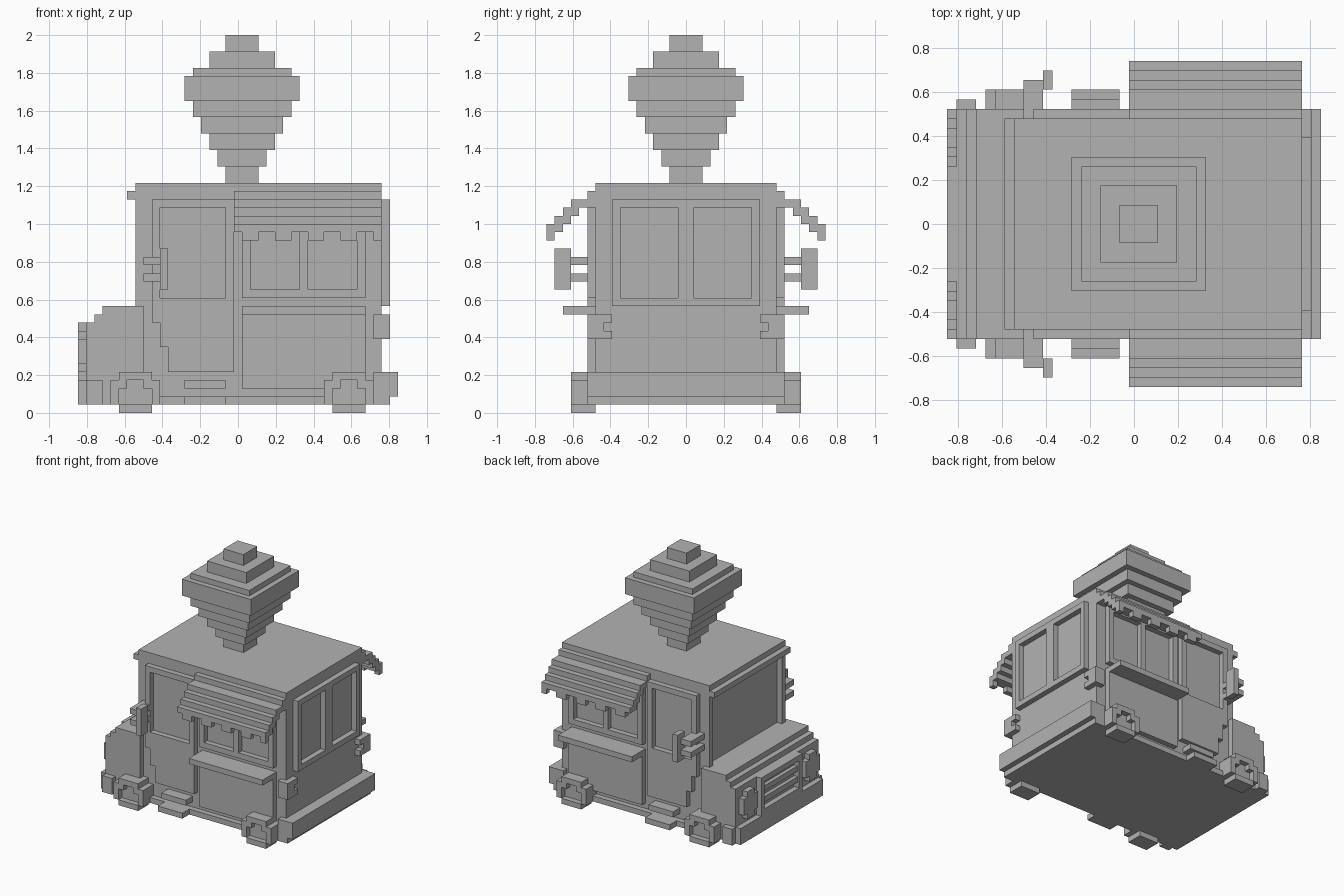
import bpy
import bmesh
from mathutils import Matrix, Vector

cube = bpy.data.objects.get("Cube")
if cube:
    bpy.data.objects.remove(cube, do_unlink=True)

UNIT = 1 / 23                      # size of one building block
ORIGIN = Vector((19.5, 17, 0))     # block coordinates of the centre

grey = bpy.data.materials.new("plain grey")
grey.use_nodes = True
shade = (0.45, 0.45, 0.45, 1)
grey.diffuse_color = shade
grey.node_tree.nodes["Principled BSDF"].inputs["Base Color"].default_value = shade


def part(name, *boxes, mirror=False):
    """Join boxes, each given as x, y and z ranges in blocks, into one object."""
    bm = bmesh.new()
    for ranges in boxes:
        low = Vector([r[0] for r in ranges])
        high = Vector([r[1] for r in ranges])
        place = Matrix.Translation(((low + high) / 2 - ORIGIN) * UNIT)
        size = Matrix.Diagonal(((high - low) * UNIT).to_4d())
        size[3][3] = 1
        bmesh.ops.create_cube(bm, size=1, matrix=place @ size)
    mesh = bpy.data.meshes.new(name)
    bm.to_mesh(mesh)
    bm.free()
    mesh.materials.append(grey)
    obj = bpy.data.objects.new(name, mesh)
    bpy.context.collection.objects.link(obj)
    if mirror:
        mod = obj.modifiers.new("other side", 'MIRROR')
        mod.use_axis = (False, True, False)
    return obj


def both(name, *boxes):
    return part(name, *boxes, mirror=True)


def frame(across, up, bars):
    """Ranges (across, up) of a one-block-wide frame with upright bars."""
    a, b = across
    low, high = up
    rails = [(across, (low, low + 1)), (across, (high - 1, high))]
    posts = [((p, p + 1), (low + 1, high - 1)) for p in (a, *bars, b - 1)]
    return rails + posts


full = (5, 29)
inner = (6, 28)
skin = (5, 6)

# Cabin, with the windscreen set back between its pillars
part("cabin", ((8, 37), inner, (1, 28)),
     ((7, 8), inner, (1, 13)), ((7, 8), inner, (26, 28)),
     ((7, 8), (6, 7), (13, 26)), ((7, 8), (27, 28), (13, 26)))
part("windscreen_visor", ((6, 7), inner, (26, 27)))
part("floor_skirt", ((1, 38), full, (1, 2)))

# Stepped hood
for nose, top in ((1, 11), (2, 12), (3, 13)):
    part("hood_step", ((nose, 8), full, (1, top)))

# Front bumper, grille and headlights
part("front_bumper", ((0, 3), full, (1, 4)))
both("front_bumper_end", ((1, 3), (4, 5), (1, 4)))
part("grille_frame", *[((0, 1), a, u) for a, u in frame((11, 23), (4, 11), ())])
part("grille_bars", *[((0.3, 1), (12, 22), (z, z + 1)) for z in (6, 8)])
both("headlight", ((0, 1), (6, 10), (6, 9)), ((0, 1), (7, 9), (5, 10)))

# Rear bumper, lights and double window
part("rear_bumper", ((36, 39), full, (2, 5)), ((36, 38), full, (1, 2)))
both("rear_light", ((36, 38), (5, 7), (9, 12)),
     ((37, 38), (7, 8), (9, 10)), ((37, 38), (7, 8), (11, 12)))
part("rear_window_frame",
     *[((37, 38), a, u) for a, u in frame((8, 26), (13, 26), (16, 17))])

# Doors, cut away around the front wheels
both("door", ((9, 19), skin, (11, 14)), ((10, 19), skin, (8, 11)),
     ((11, 19), skin, (5, 8)))
both("door_window_frame",
     *[(a, skin, u) for a, u in frame((9, 19), (13, 26), ())])
both("door_step", ((13, 18), (4, 6), (3, 4)), ((13, 18), (3, 6), (1, 2)))

# Mirrors on paired arms
both("mirror_arm", *[((8, 10), (2, 6), (z, z + 1)) for z in (16, 18)])
both("mirror", ((10, 11), (1, 3), (15, 20)))

# Serving hatch, counter and lower panel
both("hatch_frame",
     *[(a, skin, u) for a, u in frame((20, 35), (14, 25), (27,))])
both("counter", ((20, 35), (2, 6), (12, 13)))
both("lower_panel", ((20, 35), skin, (3, 12)))

# Stepped awning with a toothed edge
stripe = (19, 37)
both("awning_top", (stripe, skin, (25, 27)), (stripe, (3, 5), (25, 26)))
both("awning_steps", *[(stripe, (y, y + 1), (y + 21, y + 23)) for y in (3, 2, 1)])
both("awning_edge", (stripe, (0, 1), (22, 23)))
both("awning_teeth",
     *[((x, min(x + 2, 37)), (0, 1), (21, 22)) for x in range(20, 37, 4)])

# Wheels under stepped arches
for x in (4, 30):
    both("wheel_arch", ((x, x + 1), (3, 6), (1, 4)),
         ((x + 5, x + 6), (3, 6), (1, 4)),
         ((x + 1, x + 2), (3, 6), (3, 5)), ((x + 4, x + 5), (3, 6), (3, 5)),
         ((x + 2, x + 4), (3, 6), (4, 5)))
    both("wheel", ((x + 1, x + 5), (4, 6), (0, 3)),
         ((x + 2, x + 4), (4, 6), (3, 4)),
         ((x + 1, x + 5), (3, 4), (0, 1)))

# Roof ornament: square tiers given as half width and height
z = 28
for half, height in ((2, 2), (3, 2), (4, 2), (5, 2), (6, 2), (7, 3), (6, 1),
                     (4, 2), (2, 2)):
    part("roof_ornament_tier", ((20 - half, 20 + half),
                                (17 - half, 17 + half), (z, z + height)))
    z += height
